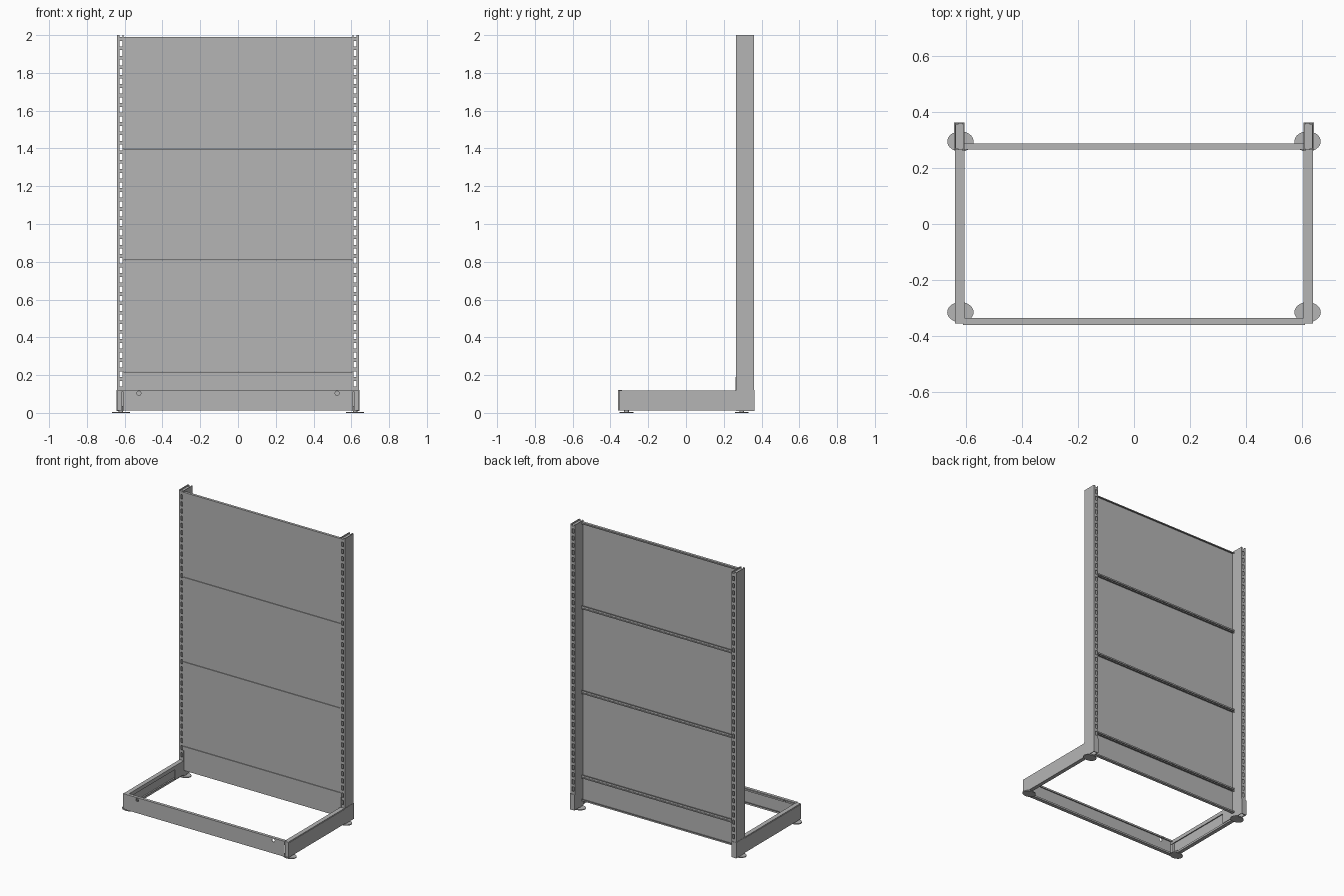
import bpy, bmesh
from mathutils import Matrix, Vector

cube = bpy.data.objects.get("Cube")
if cube:
    bpy.data.objects.remove(cube, do_unlink=True)

GREY = (0.46, 0.46, 0.46, 1)
steel = bpy.data.materials.new("grey_steel")
steel.use_nodes = True
steel.diffuse_color = GREY
steel.node_tree.nodes["Principled BSDF"].inputs["Base Color"].default_value = GREY

T = 0.004          # sheet thickness
INNER, OUTER = 0.605, 0.64   # post and arm faces in x
FRONT, BACK = 0.265, 0.36    # post faces in y


def finish(name, bm):
    mesh = bpy.data.meshes.new(name)
    bm.to_mesh(mesh)
    bm.free()
    mesh.materials.append(steel)
    obj = bpy.data.objects.new(name, mesh)
    bpy.context.collection.objects.link(obj)
    return obj


def box(bm, lo, hi):
    lo, hi = Vector(lo), Vector(hi)
    size = Matrix.Diagonal((*(hi - lo), 1))
    bmesh.ops.create_cube(bm, size=1, matrix=Matrix.Translation((lo + hi) / 2) @ size)


def fold(bm, points, axis, start, end):
    """Sheet folded through right-angled points, run along x or y."""
    for (a, z), (b, w) in zip(points, points[1:]):
        a, b, z, w = min(a, b), max(a, b), min(z, w), max(z, w)
        if b - a < T:
            b = a + T
        if w - z < T:
            w = z + T
        if axis == "x":
            box(bm, (start, a, z), (end, b, w))
        else:
            box(bm, (a, start, z), (b, end, w))


def disc(bm, x, y, z, rx, ry, h):
    m = Matrix.Translation((x, y, z + h / 2)) @ Matrix.Diagonal((rx, ry, h, 1))
    bmesh.ops.create_cone(bm, cap_ends=True, segments=32, radius1=1, radius2=1,
                          depth=1, matrix=m)


def mirrored(obj, name):
    """Copy of a left-hand part, flipped to the right-hand side."""
    bm = bmesh.new()
    bm.from_mesh(obj.data)
    bmesh.ops.scale(bm, vec=(-1, 1, 1), verts=bm.verts)
    bmesh.ops.reverse_faces(bm, faces=bm.faces)
    return finish(name, bm)


# Upright post: plain side walls, slotted front and back walls, sunken cap
bm = bmesh.new()
base, top, pitch, slot = 0.012, 2.0, 0.05, 0.03
box(bm, (OUTER - T, FRONT, base), (OUTER, BACK, top))
box(bm, (INNER, FRONT, base), (INNER + T, BACK, top))
for y in (FRONT, BACK - T):
    box(bm, (INNER, y, base), (0.612, y + T, top))
    box(bm, (0.627, y, base), (OUTER, y + T, top))
    box(bm, (0.612, y, base), (0.627, y + T, 0.14))
    z = 0.14 + slot
    while z < top:
        box(bm, (0.612, y, z), (0.627, y + T, min(z + pitch - slot, top)))
        z += pitch
box(bm, (INNER, FRONT, top - 0.014), (OUTER, BACK, top - 0.01))
mirrored(finish("left_post", bm), "right_post")

# Sleeve around the foot of the post
bm = bmesh.new()
box(bm, (OUTER, FRONT, 0.01), (OUTER + 0.002, BACK + 0.003, 0.12))
box(bm, (INNER, BACK, 0.01), (OUTER + 0.002, BACK + 0.003, 0.12))
mirrored(finish("left_post_sleeve", bm), "right_post_sleeve")

# Base arm: channel with lips, open toward the middle
bm = bmesh.new()
fold(bm, [(INNER, 0.092), (INNER, 0.114), (OUTER - T, 0.114), (OUTER - T, 0.012),
          (INNER + 0.008, 0.012), (INNER + 0.008, 0.026)], "y", -0.355, FRONT)
box(bm, (INNER + 0.008, -0.355, 0.012), (OUTER, -0.351, 0.118))
# Hook plate joining the arm to the post
box(bm, (INNER, 0.17, 0.02), (INNER + T, FRONT, 0.118))
box(bm, (INNER - 0.003, FRONT - 0.004, 0.02), (0.612, FRONT, 0.19))
mirrored(finish("left_base_arm", bm), "right_base_arm")

# Levelling feet: flat pad and short stem
for label, y in (("front", -0.315), ("rear", 0.295)):
    bm = bmesh.new()
    disc(bm, 0.62, y, 0, 0.047, 0.036, 0.006)
    disc(bm, 0.62, y, 0.006, 0.012, 0.012, 0.03)
    foot = finish("left_%s_foot" % label, bm)
    mirrored(foot, "right_%s_foot" % label)

# Back panels: shallow trays with folded top and bottom edges
for i, (lo, hi) in enumerate(((0.05, 0.217), (0.22, 0.807), (0.81, 1.397), (1.4, 1.99))):
    bm = bmesh.new()
    y0, y1 = FRONT + 0.001, 0.284
    fold(bm, [(y1, lo + 0.01), (y1, lo), (y0, lo), (y0, hi - T),
              (y1, hi - T), (y1, hi - 0.01)], "x", -INNER, INNER)
    finish("back_panel_%d" % (i + 1), bm)

# Front kick plate with returned edges
bm = bmesh.new()
fold(bm, [(-0.339, 0.105), (-0.339, 0.116), (-0.36, 0.116), (-0.36, 0.012),
          (-0.339, 0.012), (-0.339, 0.024)], "x", -0.61, 0.61)
kick = finish("kick_plate", bm)

# Round holes through the kick plate
bm = bmesh.new()
for x in (-0.525, 0.525):
    m = Matrix.Translation((x, -0.35, 0.104)) @ Matrix.Rotation(1.5708, 4, "X")
    bmesh.ops.create_cone(bm, cap_ends=True, segments=24, radius1=0.011,
                          radius2=0.011, depth=0.06, matrix=m)
cutter = finish("hole_cutter", bm)
cutter.hide_render = True
cut = kick.modifiers.new("holes", "BOOLEAN")
cut.operation, cut.object, cut.solver = "DIFFERENCE", cutter, "EXACT"
cut.use_self = True
bpy.context.view_layer.objects.active = kick
bpy.ops.object.modifier_apply(modifier=cut.name)
bpy.data.objects.remove(cutter, do_unlink=True)
